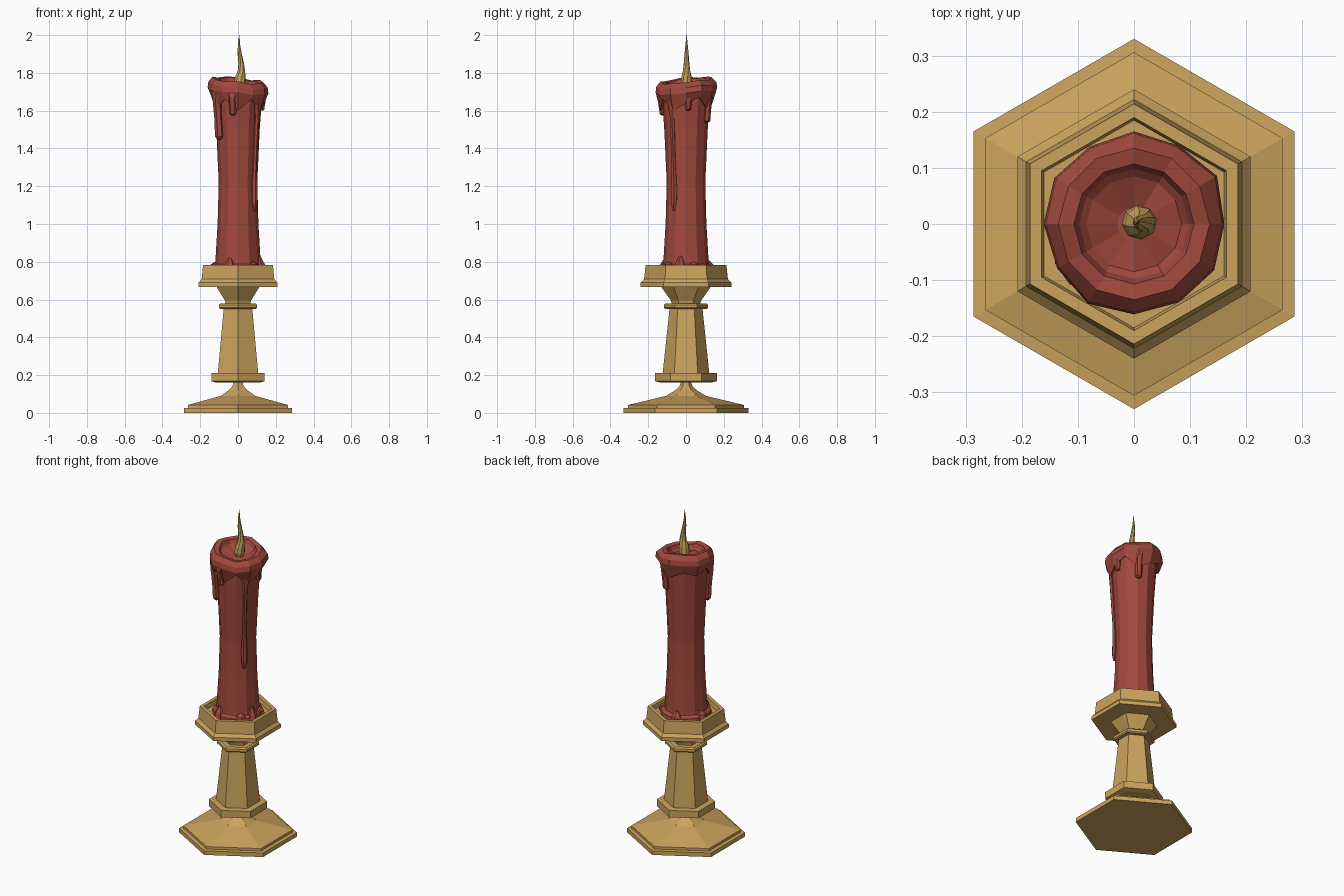
import bpy, bmesh, math
from mathutils import Vector

if "Cube" in bpy.data.objects:
    bpy.data.objects.remove(bpy.data.objects["Cube"])


def material(name, rgb):
    m = bpy.data.materials.new(name)
    m.diffuse_color = (*rgb, 1)
    m.use_nodes = True
    m.node_tree.nodes["Principled BSDF"].inputs["Base Color"].default_value = m.diffuse_color
    return m


BRASS = material("brass", (0.60, 0.37, 0.11))
WAX = material("red wax", (0.36, 0.066, 0.047))


def loft(name, rings, mat):
    """Skin a list of equal-sized point rings and cap both ends."""
    bm = bmesh.new()
    vs = [[bm.verts.new(p) for p in ring] for ring in rings]
    n = len(vs[0])
    for a, b in zip(vs, vs[1:]):
        for i in range(n):
            j = (i + 1) % n
            bm.faces.new((a[i], a[j], b[j], b[i]))
    bm.faces.new(vs[0][::-1])
    bm.faces.new(vs[-1])
    bmesh.ops.recalc_face_normals(bm, faces=bm.faces)
    mesh = bpy.data.meshes.new(name)
    bm.to_mesh(mesh)
    bm.free()
    mesh.materials.append(mat)
    ob = bpy.data.objects.new(name, mesh)
    bpy.context.collection.objects.link(ob)
    return ob


def ring(r, z, n, start=0.0, cx=0.0, cy=0.0):
    return [Vector((cx + r * math.cos(start + math.tau * i / n),
                    cy + r * math.sin(start + math.tau * i / n), z)) for i in range(n)]


def hex_part(name, profile):
    return loft(name, [ring(r, z, 6, math.pi / 6) for r, z in profile], BRASS)


# Hexagonal holder: foot, stem, cup
hex_part("foot", [(0.33, 0), (0.33, 0.025), (0.306, 0.027), (0.306, 0.042), (0.105, 0.09),
                  (0.09, 0.10), (0.06, 0.118), (0.035, 0.14), (0.025, 0.17)])
hex_part("stem_collar", [(0.13, 0.16), (0.163, 0.168), (0.163, 0.21), (0.12, 0.212)])
hex_part("stem", [(0.124, 0.205), (0.087, 0.555)])
hex_part("stem_ring", [(0.11, 0.551), (0.117, 0.557), (0.117, 0.572), (0.108, 0.58)])
hex_part("cup_neck", [(0.075, 0.575), (0.08, 0.595), (0.133, 0.67)])
hex_part("cup", [(0.24, 0.667), (0.24, 0.69), (0.222, 0.708), (0.214, 0.782),
                 (0.19, 0.782), (0.185, 0.755)])

# Candle: waisted body, overhanging lip with an uneven lower edge, sunken pool
N = 12
BODY = [(0.75, 0.128), (0.80, 0.120), (1.0, 0.108), (1.22, 0.102), (1.5, 0.115), (1.72, 0.132)]


def body_radius(z):
    for (z0, r0), (z1, r1) in zip(BODY, BODY[1:]):
        if z <= z1:
            return r0 + (r1 - r0) * max(0, z - z0) / (z1 - z0)
    return BODY[-1][1]


lip_low = [1.64, 1.67, 1.60, 1.64, 1.67, 1.65, 1.68, 1.60, 1.66, 1.60, 1.66, 1.60]
lip_out = [0.0, 0.010, 0.0, 0.004, -0.002, 0.003, 0.0, -0.003, 0.003, 0.0, 0.0, 0.004]


def lip_ring(r, z, vary=0.0):
    """Ring tilted to be higher at the back left."""
    pts = ring(1, 0, N)
    return [Vector((p.x * (r + vary * lip_out[i]), p.y * (r + vary * lip_out[i]),
                    z + 0.018 * (p.y - p.x) / 1.41 + 0.006 * math.sin(i * 2.3)))
            for i, p in enumerate(pts)]


def lip_edge(add, dz):
    return [Vector((p.x * (body_radius(z) + add), p.y * (body_radius(z) + add), z + dz))
            for p, z in zip(ring(1, 0, N), lip_low)]


loft("candle", [ring(r, z, N) for z, r in BODY[:-1]] +
     [lip_edge(0.0, 0.01), lip_edge(0.014, 0.0), lip_ring(0.161, 1.705, 1),
      lip_ring(0.157, 1.735, 1), lip_ring(0.135, 1.762), lip_ring(0.107, 1.757),
      lip_ring(0.098, 1.735), lip_ring(0.085, 1.725), ring(0.03, 1.718, N)], WAX)


# Wax drips: flattened tubes that follow the body, heavier at the end
def drip(name, deg, z_top, z_end, w_top, w_mid, w_end, depth=0.016, offset=0.004):
    a = math.radians(deg)
    out, side = Vector((math.cos(a), math.sin(a), 0)), Vector((-math.sin(a), math.cos(a), 0))
    length = z_top - z_end
    rings = []
    for t, w in ((0, w_top), (0.2, w_mid * 1.15), (0.6, w_mid), (0.8, w_end),
                 (0.93, w_end), (1, w_end * 0.35)):
        z = z_top - t * length
        d = depth * min(1.3, w / w_mid) if t else depth
        centre = out * (body_radius(z) + offset) + Vector((0, 0, z))
        rings.append([centre + side * w * math.cos(k * math.tau / 6)
                      + out * d * math.sin(k * math.tau / 6) for k in range(6)])
    loft(name, rings, WAX)


drip("drip_long", -36, 1.68, 1.07, 0.035, 0.011, 0.018, 0.012)
drip("drip_left", 215, 1.70, 1.445, 0.045, 0.022, 0.024, 0.02, 0.008)
drip("drip_front", 258, 1.69, 1.575, 0.04, 0.02, 0.018, 0.018, 0.006)
drip("drip_back", 62, 1.69, 1.535, 0.04, 0.02, 0.02, 0.018, 0.006)
drip("drip_right", 5, 1.68, 1.60, 0.03, 0.018, 0.015)

# Spilled wax around the candle foot
loft("wax_puddle", [ring(0.145, 0.75, N), ring(0.142, 0.775, N), ring(0.118, 0.79, N)], WAX)
for i, (deg, top) in enumerate(((248, 0.82), (312, 0.80), (20, 0.80), (345, 0.83), (100, 0.81), (170, 0.80))):
    a = math.radians(deg)
    c, s = math.cos(a), math.sin(a)
    loft(f"wax_blob_{i}", [ring(r, z, 6, a, d * c, d * s) for r, z, d in
                           ((0.036, 0.752, 0.122), (0.028, 0.785, 0.12), (0.008, top, 0.115))], WAX)

# Flame with a slight lean
loft("flame", [ring(r, z, 8, tw, cx, 0.003) for z, r, cx, tw in
               ((1.715, 0.022, 0.008, 0), (1.74, 0.031, 0.009, 0.1), (1.775, 0.029, 0.012, 0.2),
                (1.81, 0.021, 0.018, 0.4), (1.85, 0.015, 0.017, 0.6), (1.90, 0.011, 0.009, 0.8),
                (1.95, 0.006, 0.005, 0.9), (2.0, 0.001, 0.007, 1.0))], BRASS)
